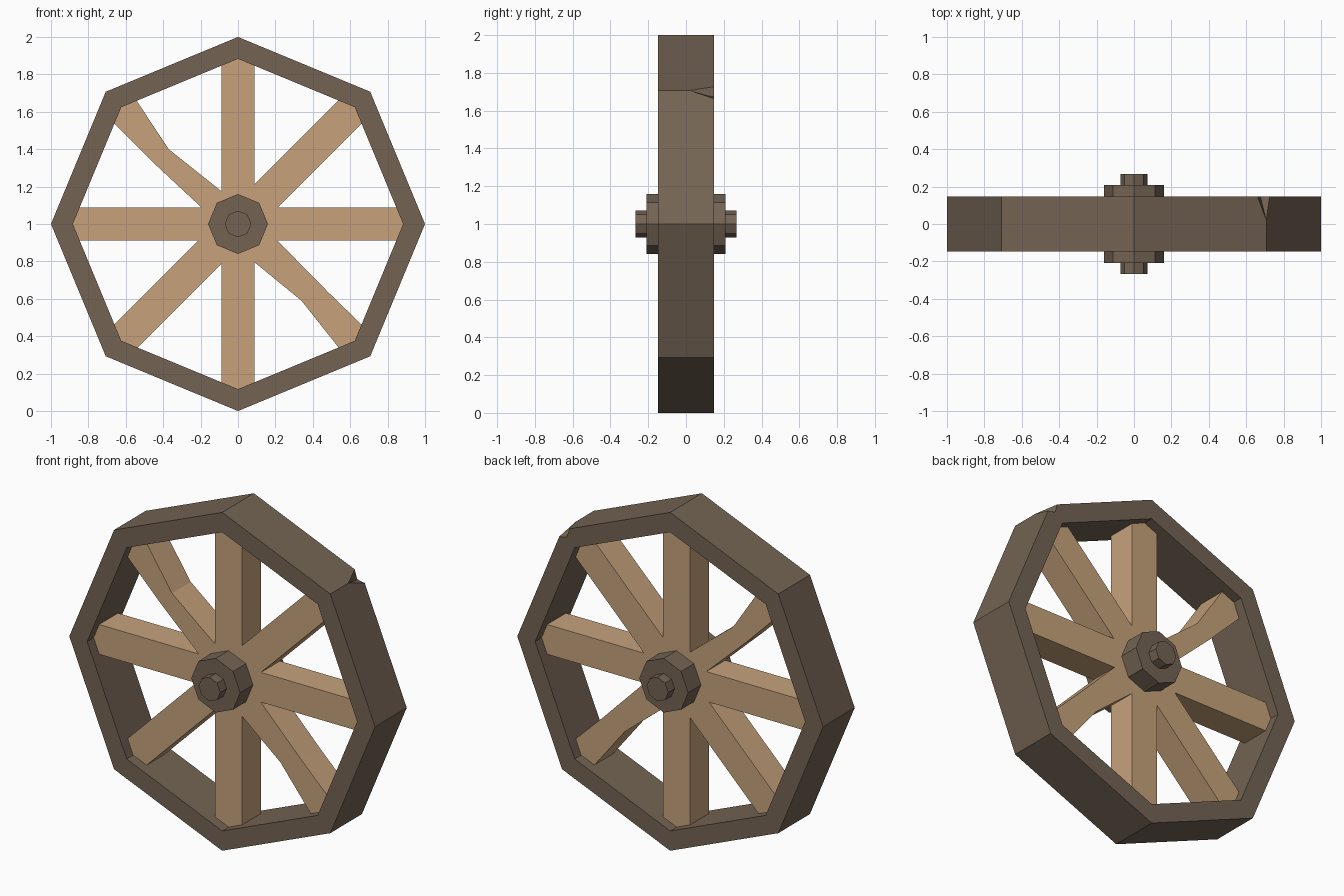
import bpy, bmesh, math
from mathutils import Vector

if "Cube" in bpy.data.objects:
    bpy.data.objects.remove(bpy.data.objects["Cube"])


def material(name, rgb):
    m = bpy.data.materials.new(name)
    m.diffuse_color = (*rgb, 1)
    m.use_nodes = True
    m.node_tree.nodes["Principled BSDF"].inputs["Base Color"].default_value = m.diffuse_color
    return m


DARK = material("dark wood", (0.175, 0.127, 0.088))
LIGHT = material("light wood", (0.570, 0.365, 0.202))


def finish(bm, name, mat):
    bmesh.ops.recalc_face_normals(bm, faces=bm.faces)
    me = bpy.data.meshes.new(name)
    bm.to_mesh(me)
    bm.free()
    me.materials.append(mat)
    ob = bpy.data.objects.new(name, me)
    bpy.context.scene.collection.objects.link(ob)
    return ob


def octagon(r):
    return [(r * math.cos(i * math.pi / 4), r * math.sin(i * math.pi / 4)) for i in range(8)]


def prism(name, profile, half, mat, angle=0.0):
    """Extrude an x/z profile along y, turned about the wheel centre."""
    bm = bmesh.new()
    c, s = math.cos(angle), math.sin(angle)
    front, back = [[bm.verts.new((x * c - z * s, y, 1 + x * s + z * c)) for x, z in profile]
                   for y in (-half, half)]
    bm.faces.new(front)
    bm.faces.new(back[::-1])
    n = len(profile)
    for i in range(n):
        j = (i + 1) % n
        bm.faces.new((front[i], back[i], back[j], front[j]))
    return finish(bm, name, mat)


# Rim: octagonal ring
bm = bmesh.new()
rings = [[bm.verts.new((x, y, 1 + z)) for x, z in octagon(r)]
         for r, y in ((1, -0.148), (1, 0.148), (0.883, 0.148), (0.883, -0.148))]
for k in range(4):
    a, b = rings[k], rings[(k + 1) % 4]
    for i in range(8):
        j = (i + 1) % 8
        bm.faces.new((a[i], a[j], b[j], b[i]))
rim = finish(bm, "rim", DARK)

# Chip knocked out of the upper right back corner of the rim
bm = bmesh.new()
tip = Vector((0.707, 0.02, 1.707))
pts = [tip, Vector((0.685, 0.11, 1.68))]
for p in ((0.66, 0.148, 1.727), (0.725, 0.148, 1.664), (0.676, 0.148, 1.676)):
    pts.append(tip + (Vector(p) - tip) * 1.3)
pts.append(Vector((0.80, 0.20, 1.80)))
for p in pts:
    bm.verts.new(p)
bmesh.ops.convex_hull(bm, input=bm.verts)
loose = [v for v in bm.verts if not v.link_faces]
bmesh.ops.delete(bm, geom=loose, context='VERTS')
cutter = finish(bm, "chip_cutter", DARK)
cutter.hide_render = True
cutter.hide_viewport = True
mod = rim.modifiers.new("chip", 'BOOLEAN')
mod.operation = 'DIFFERENCE'
mod.solver = 'EXACT'
mod.object = cutter

# Straight spoke bars
W, L = 0.088, 0.93
bar = [(-L, -W), (L, -W), (L, W), (-L, W)]
for i, name in enumerate(("horizontal_spokes", "rising_spokes", "vertical_spokes")):
    prism(name, bar, W, LIGHT, i * math.pi / 4)

# Worn spoke bar: one dent on each half
worn = [(-L, -W), (-0.55, -W), (-0.15, -W + 0.014), (0, -W), (0.15, -W), (0.53, -0.05),
        (0.86, -W), (L, -W), (L, W), (0.6, 0.083), (0, W), (-0.18, 0.062),
        (-0.545, 0.021), (-0.86, 0.085), (-L, W)]
prism("worn_spokes", worn, W, LIGHT, -math.pi / 4)

# Hub and axle pin
prism("hub", octagon(0.16), 0.208, DARK)
prism("axle_pin", octagon(0.071), 0.267, DARK)
